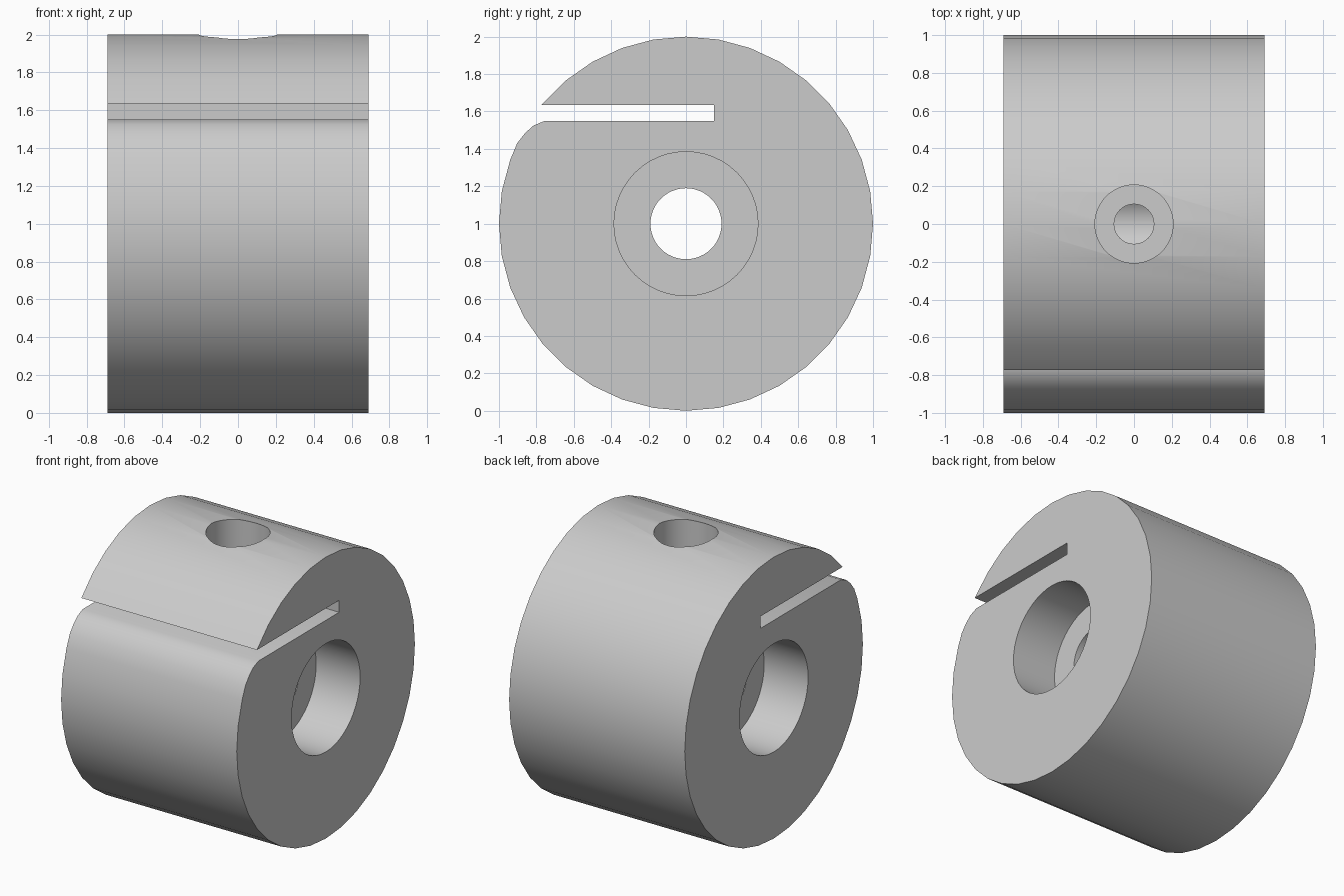
import bpy, bmesh
from math import sin, cos, radians, pi
from mathutils import Matrix

cube = bpy.data.objects.get("Cube")
if cube:
    bpy.data.objects.remove(cube, do_unlink=True)

HALF = 0.69        # half the width along x
WEB = 0.345        # half the thickness of the web between the counterbores
AXIS = 1.0         # height of the bore axis

grey = bpy.data.materials.new("plain grey")
grey.use_nodes = True
colour = (0.6, 0.6, 0.6, 1)
grey.diffuse_color = colour
grey.node_tree.nodes["Principled BSDF"].inputs["Base Color"].default_value = colour


def make_object(name, bm):
    bmesh.ops.recalc_face_normals(bm, faces=bm.faces)
    mesh = bpy.data.meshes.new(name)
    bm.to_mesh(mesh)
    bm.free()
    mesh.materials.append(grey)
    obj = bpy.data.objects.new(name, mesh)
    bpy.context.collection.objects.link(obj)
    return obj


def stepped_cylinder(name, steps, matrix, sides=48):
    """Closed turned solid from (radius, height) steps along its own z."""
    bm = bmesh.new()
    rings = [[bm.verts.new((r * cos(2 * pi * i / sides), r * sin(2 * pi * i / sides), h))
              for i in range(sides)] for r, h in steps]
    for low, high in zip(rings, rings[1:]):
        for i in range(sides):
            j = (i + 1) % sides
            bm.faces.new((low[i], low[j], high[j], high[i]))
    bm.faces.new(rings[0])
    bm.faces.new(rings[-1])
    bm.transform(matrix)
    obj = make_object(name, bm)
    obj.hide_render = True
    return obj


# Collar: round outline with a clamping slot and a rounded lower lip
angles = [154.5, *range(160, 500, 10), 500.6]
outline = [(cos(radians(a)), AXIS + sin(radians(a))) for a in angles]
outline += [(0.15, 1.635), (0.15, 1.55), (-0.755, 1.55), (-0.815, 1.525), (-0.86, 1.485)]
bm = bmesh.new()
end = bm.faces.new([bm.verts.new((-HALF, y, z)) for y, z in outline])
swept = bmesh.ops.extrude_face_region(bm, geom=[end], use_keep_orig=True)
bmesh.ops.translate(bm, vec=(2 * HALF, 0, 0),
                    verts=[v for v in swept["geom"] if isinstance(v, bmesh.types.BMVert)])
collar = make_object("clamp_collar", bm)

# Bore with a counterbore at each end, and the stepped screw hole from the top
along_x = Matrix.Translation((0, 0, AXIS)) @ Matrix.Rotation(pi / 2, 4, "Y")
bore = stepped_cylinder("bore_cutter", [
    (0.385, -HALF - 0.1), (0.385, -WEB), (0.19, -WEB),
    (0.19, WEB), (0.385, WEB), (0.385, HALF + 0.1)], along_x)
screw_hole = stepped_cylinder("screw_hole_cutter", [
    (0.105, AXIS), (0.105, 1.72), (0.207, 1.72), (0.207, 2.1)], Matrix.Identity(4))

for cutter in (bore, screw_hole):
    cut = collar.modifiers.new(cutter.name, "BOOLEAN")
    cut.operation = "DIFFERENCE"
    cut.solver = "EXACT"
    cut.object = cutter

# Bake the cuts, then smooth the round walls and keep the rims sharp
graph = bpy.context.evaluated_depsgraph_get()
baked = bpy.data.meshes.new_from_object(collar.evaluated_get(graph))
collar.modifiers.clear()
collar.data = baked
for cutter in (bore, screw_hole):
    bpy.data.objects.remove(cutter, do_unlink=True)

bpy.ops.object.select_all(action="DESELECT")
collar.select_set(True)
bpy.context.view_layer.objects.active = collar
bpy.ops.object.shade_smooth_by_angle(angle=radians(30))
